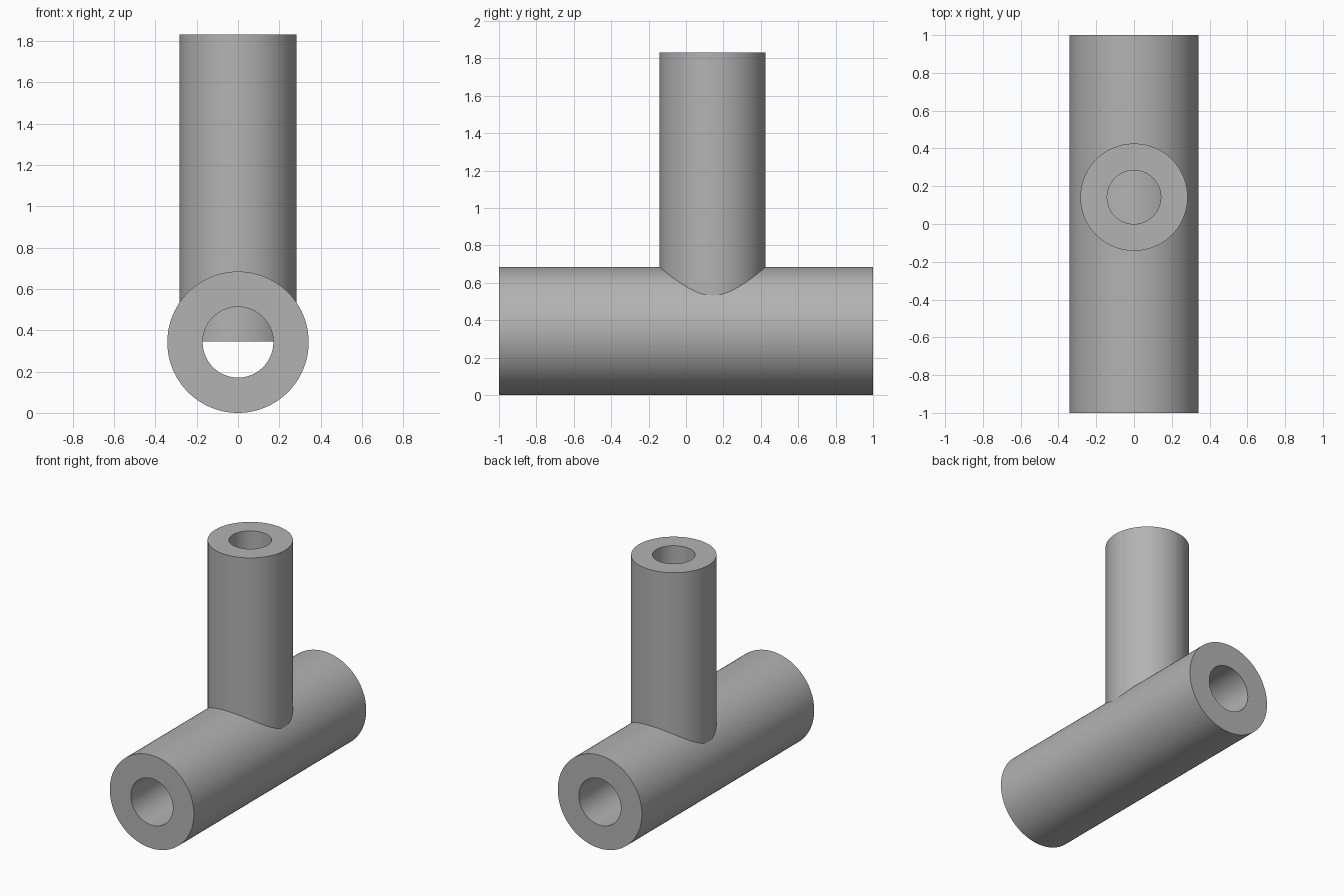
import bpy, bmesh
from math import radians
from mathutils import Matrix

cube = bpy.data.objects.get("Cube")
if cube:
    bpy.data.objects.remove(cube, do_unlink=True)

GREY = (0.45, 0.45, 0.45, 1)
grey = bpy.data.materials.new("plain grey")
grey.use_nodes = True
grey.diffuse_color = GREY
grey.node_tree.nodes["Principled BSDF"].inputs["Base Color"].default_value = GREY

MAIN_R, UP_R, TOP = 0.342, 0.284, 1.83


def tube(name, outer, inner, length, matrix, sides=96):
    """Hollow tube along local z, starting at z = 0."""
    bm = bmesh.new()
    loops = []
    for r, z in ((outer, 0), (outer, length), (inner, length), (inner, 0)):
        ring = bmesh.ops.create_circle(bm, segments=sides, radius=r,
                                       matrix=Matrix.Translation((0, 0, z)))
        loops.append(ring["verts"])
    # Skin neighbouring rings: outer wall, top rim, bore, bottom rim
    for a, b in zip(loops, loops[1:] + loops[:1]):
        for i in range(sides):
            j = (i + 1) % sides
            bm.faces.new((a[i], a[j], b[j], b[i]))
    bmesh.ops.transform(bm, matrix=matrix, verts=bm.verts)
    bmesh.ops.recalc_face_normals(bm, faces=bm.faces)
    mesh = bpy.data.meshes.new(name)
    bm.to_mesh(mesh)
    bm.free()
    mesh.materials.append(grey)
    obj = bpy.data.objects.new(name, mesh)
    bpy.context.collection.objects.link(obj)
    bpy.ops.object.select_all(action="DESELECT")
    obj.select_set(True)
    bpy.context.view_layer.objects.active = obj
    bpy.ops.object.shade_smooth_by_angle(angle=radians(30))
    return obj


# Horizontal tube running front to back
tube("horizontal_tube", MAIN_R, MAIN_R / 2, 2,
     Matrix.Translation((0, 1, MAIN_R)) @ Matrix.Rotation(radians(90), 4, "X"))

# Upright tube, reaching down to the axis of the horizontal one
tube("upright_tube", UP_R, UP_R / 2, TOP - MAIN_R - 0.003,
     Matrix.Translation((0, UP_R / 2, MAIN_R + 0.003)))
